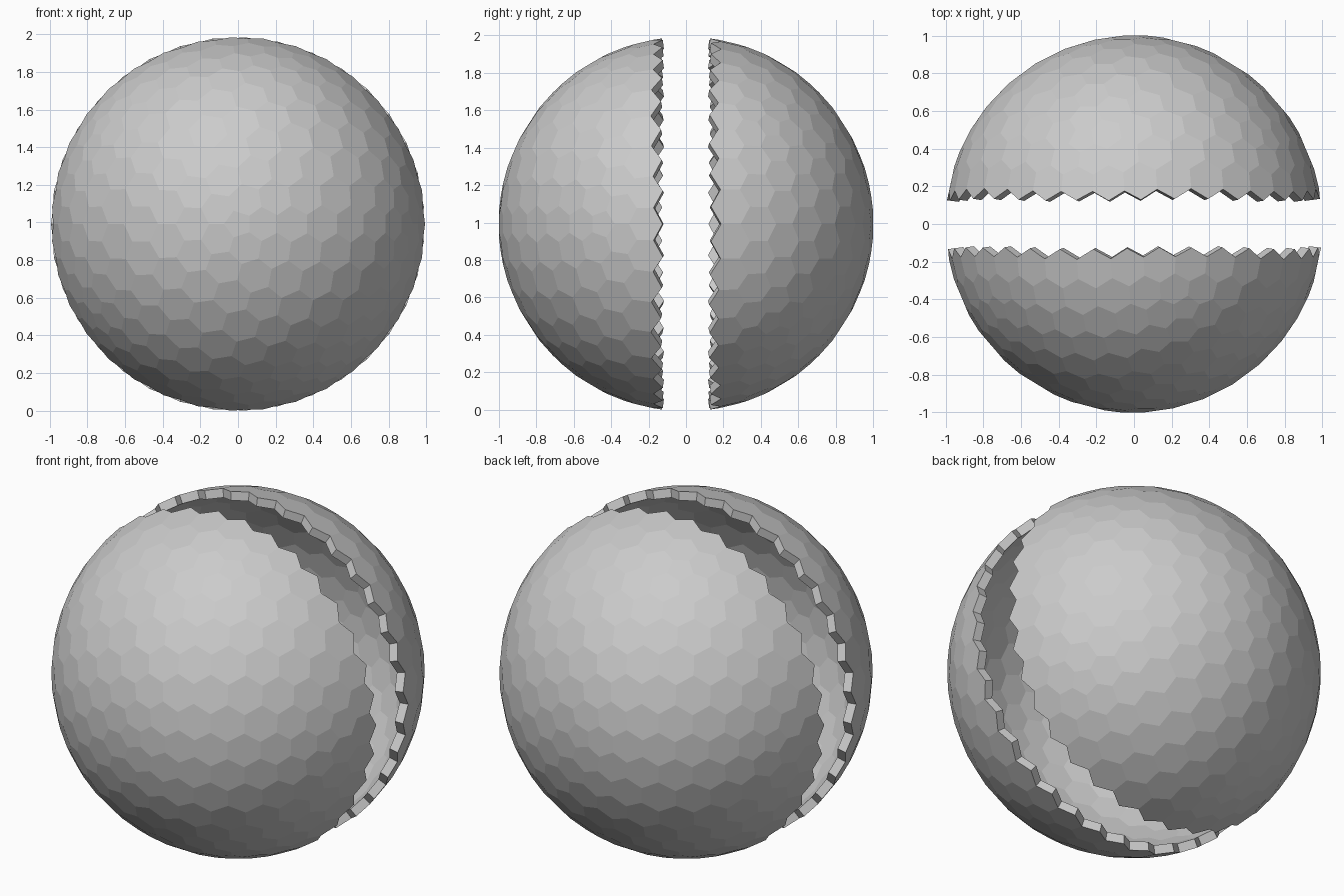
import bpy, bmesh, math
from mathutils import Vector

if "Cube" in bpy.data.objects:
    bpy.data.objects.remove(bpy.data.objects["Cube"])

FREQ = 7          # subdivisions of each icosahedron edge
INNER = 0.95      # inner surface radius ratio
GAP = 0.15        # cells centred closer than this to the mid plane are removed


# Geodesic sphere, poles along y
def geodesic():
    ico = bmesh.new()
    bmesh.ops.create_icosphere(ico, subdivisions=1, radius=1)
    bm = bmesh.new()
    for f in ico.faces:
        a, b, c = [Vector((v.co.x, -v.co.z, v.co.y)) for v in f.verts]
        grid = {}
        for i in range(FREQ + 1):
            for j in range(FREQ + 1 - i):
                p = a + (b - a) * (i / FREQ) + (c - a) * (j / FREQ)
                grid[i, j] = bm.verts.new(p.normalized())
        for i in range(FREQ):
            for j in range(FREQ - i):
                bm.faces.new((grid[i, j], grid[i + 1, j], grid[i, j + 1]))
                if i + j < FREQ - 1:
                    bm.faces.new((grid[i + 1, j], grid[i + 1, j + 1], grid[i, j + 1]))
    bmesh.ops.remove_doubles(bm, verts=bm.verts[:], dist=0.001)
    bm.verts.index_update()
    bm.faces.index_update()
    ico.free()
    return bm


# Half shell of hexagon and pentagon cells with a toothed rim
def half_shell(name, geo, side, scale, lift):
    bm = bmesh.new()
    outer, inner = {}, {}
    for v in geo.verts:
        if v.co.y * side < GAP:
            continue
        n = v.co.normalized()
        u = n.orthogonal().normalized()
        w = n.cross(u)

        def angle(f):
            d = f.calc_center_median() - v.co
            return math.atan2(d.dot(w), d.dot(u))

        ring = sorted(v.link_faces, key=angle)
        for f in ring:
            if f.index not in outer:
                p = f.calc_center_median() * scale
                outer[f.index] = bm.verts.new(p)
                inner[outer[f.index]] = bm.verts.new(p * INNER)
        bm.faces.new([outer[f.index] for f in ring])
    skin = bm.faces[:]
    rim = [e for e in bm.edges if e.is_boundary]
    for f in skin:
        bm.faces.new([inner[v] for v in reversed(f.verts[:])])
    for e in rim:
        a, b = e.verts
        bm.faces.new((a, b, inner[b], inner[a]))
    bmesh.ops.recalc_face_normals(bm, faces=bm.faces[:])
    bmesh.ops.translate(bm, verts=bm.verts[:], vec=(0, 0, lift))
    me = bpy.data.meshes.new(name)
    bm.to_mesh(me)
    bm.free()
    ob = bpy.data.objects.new(name, me)
    bpy.context.collection.objects.link(ob)
    return ob


geo = geodesic()
# Scale so the pole cells sit at y = -1 and y = 1
scale = 1 / max(f.calc_center_median().y for f in geo.faces)
halves = [half_shell(n, geo, s, scale, 0) for n, s in (("front_half", -1), ("back_half", 1))]
geo.free()

# Stand the shell on the ground
low = min(v.co.z for ob in halves for v in ob.data.vertices)
for ob in halves:
    for v in ob.data.vertices:
        v.co.z -= low
